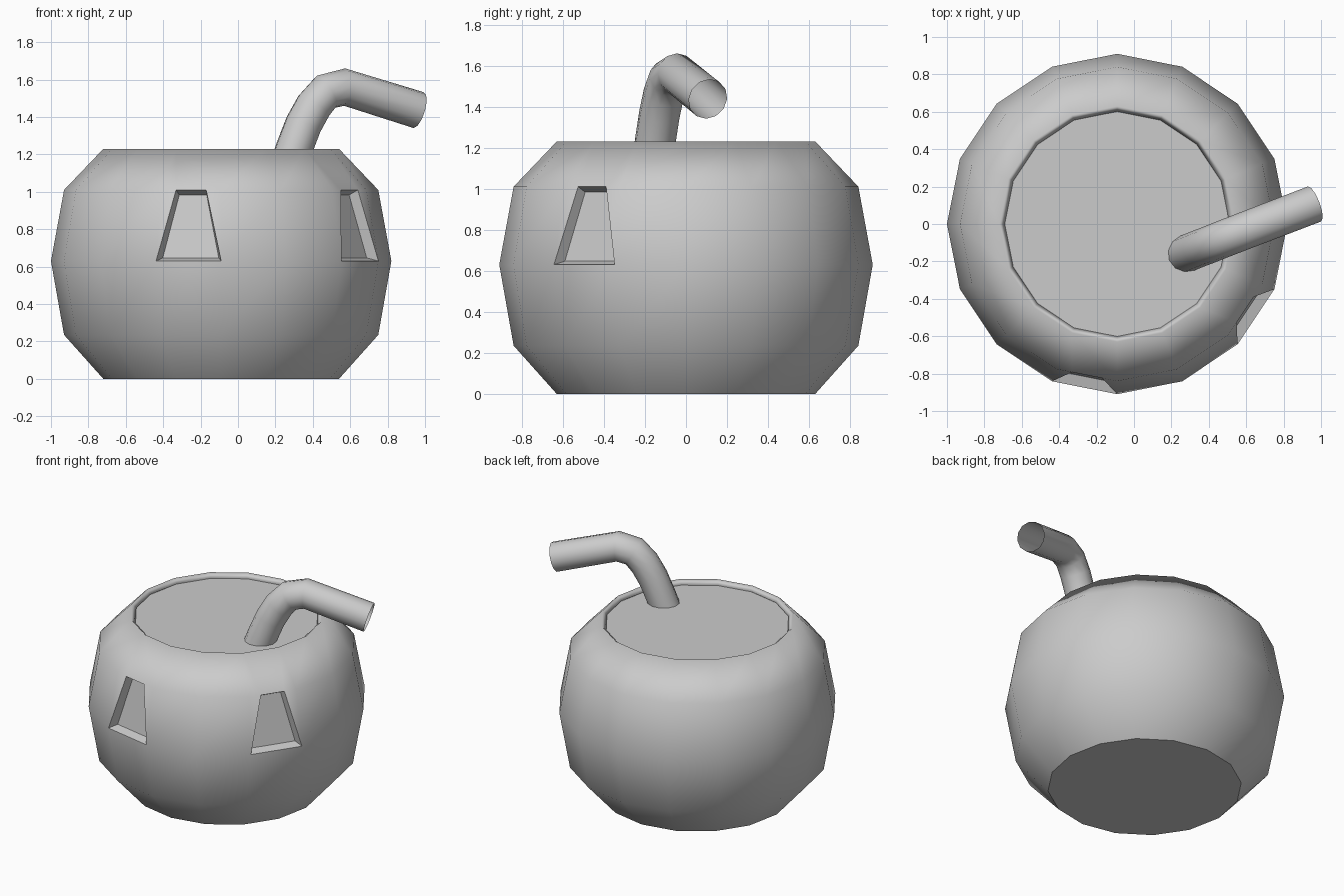
import bpy, bmesh
from math import sin, cos, tau
from mathutils import Vector

if "Cube" in bpy.data.objects:
    bpy.data.objects.remove(bpy.data.objects["Cube"])

CX, SIDES = -0.09, 16
PROFILE = [(0.63, 0.0), (0.84, 0.235), (0.91, 0.63), (0.84, 1.01), (0.63, 1.23)]


def ring(bm, r, z):
    return [bm.verts.new((CX + r * sin(tau * i / SIDES), -r * cos(tau * i / SIDES), z))
            for i in range(SIDES)]


def add_object(name, bm):
    bmesh.ops.recalc_face_normals(bm, faces=bm.faces)
    me = bpy.data.meshes.new(name)
    bm.to_mesh(me)
    bm.free()
    ob = bpy.data.objects.new(name, me)
    bpy.context.collection.objects.link(ob)
    return ob


def cut_window(bm, a, b, c, d):
    """Fill quad a,b (bottom) c,d (top) around a recessed trapezoid window."""
    t1 = bm.verts.new(d.co.lerp(c.co, 0.25))
    t2 = bm.verts.new(d.co.lerp(c.co, 0.75))
    outer = [a, b, t2, t1]
    normal = (b.co - a.co).cross(d.co - a.co).normalized()
    mid = sum((v.co for v in outer), Vector()) / 4
    # inset the corners and push them inwards
    inner = [bm.verts.new(v.co.lerp(mid, k) - normal * 0.055)
             for v, k in zip(outer, (0.14, 0.14, 0.09, 0.09))]
    bm.faces.new((a, t1, d))
    bm.faces.new((b, c, t2))
    for i in range(4):
        j = (i + 1) % 4
        bm.faces.new((outer[i], outer[j], inner[j], inner[i]))
    bm.faces.new(inner)
    for i in range(4):
        j = (i + 1) % 4
        for u, w in ((outer[i], outer[j]), (inner[i], inner[j]), (outer[i], inner[i])):
            e = bm.edges.get((u, w))
            if e:
                e.smooth = False
    return t1, t2


# bowl: faceted lathe with two recessed windows
bm = bmesh.new()
rings = [ring(bm, r, z) for r, z in PROFILE]
tops = {}
WINDOWS = (SIDES - 1, 2)
for k in range(len(rings) - 1):
    for i in range(SIDES):
        j = (i + 1) % SIDES
        lo, hi = rings[k], rings[k + 1]
        if k == 2 and i in WINDOWS:
            tops[i] = cut_window(bm, lo[i], lo[j], hi[j], hi[i])
        elif k == 3 and i in WINDOWS:
            t1, t2 = tops[i]
            bm.faces.new((lo[i], t1, t2, lo[j], hi[j], hi[i]))
        else:
            bm.faces.new((lo[i], lo[j], hi[j], hi[i]))
base = bm.faces.new(rings[0])
for f in bm.faces:
    f.smooth = True
for e in base.edges:
    e.smooth = False
bowl = add_object("bowl", bm)
wall = bowl.modifiers.new("wall", 'SOLIDIFY')
wall.thickness = 0.04
wall.offset = -1

# drink surface just under the rim
bm = bmesh.new()
bm.faces.new(ring(bm, 0.61, 1.195))
drink = add_object("drink_surface", bm)

# bent straw
path = [(0.255, -0.168, 1.10), (0.30, -0.15, 1.23), (0.35, -0.13, 1.36),
        (0.405, -0.109, 1.46), (0.47, -0.083, 1.535), (0.57, -0.044, 1.56),
        (0.965, 0.107, 1.437)]
cu = bpy.data.curves.new("straw", 'CURVE')
cu.dimensions = '3D'
cu.bevel_depth = 0.1
cu.bevel_resolution = 4
sp = cu.splines.new('POLY')
sp.points.add(len(path) - 1)
for p, co in zip(sp.points, path):
    p.co = (*co, 1)
sp.use_smooth = True
straw = bpy.data.objects.new("straw", cu)
bpy.context.collection.objects.link(straw)
